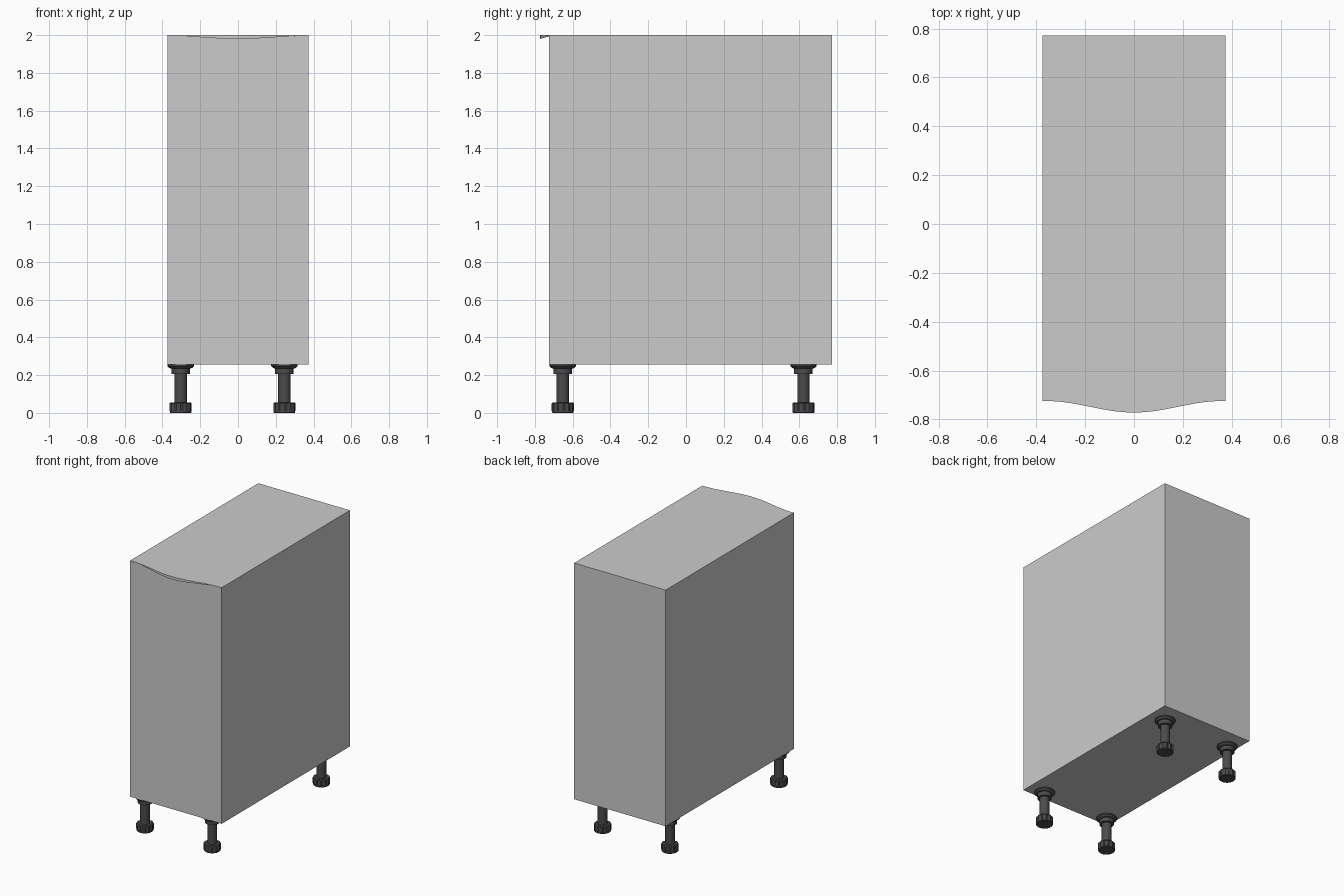
import bpy, bmesh, math

if "Cube" in bpy.data.objects:
    bpy.data.objects.remove(bpy.data.objects["Cube"])

dark = bpy.data.materials.new("dark_plastic")
dark.diffuse_color = (0.07, 0.07, 0.07, 1)
dark.use_nodes = True
dark.node_tree.nodes["Principled BSDF"].inputs["Base Color"].default_value = dark.diffuse_color


def finish(name, bm, mat=None, smooth=False):
    bmesh.ops.recalc_face_normals(bm, faces=bm.faces[:])
    mesh = bpy.data.meshes.new(name)
    bm.to_mesh(mesh)
    bm.free()
    obj = bpy.data.objects.new(name, mesh)
    bpy.context.collection.objects.link(obj)
    if mat:
        mesh.materials.append(mat)
    if smooth:
        bpy.ops.object.select_all(action='DESELECT')
        bpy.context.view_layer.objects.active = obj
        obj.select_set(True)
        bpy.ops.object.shade_smooth_by_angle(angle=math.radians(30))
    return obj


def stack(bm, rings):
    """Skin a closed solid through equal-length rings of points."""
    rows = [[bm.verts.new(p) for p in ring] for ring in rings]
    n = len(rows[0])
    for a, b in zip(rows, rows[1:]):
        for i in range(n):
            j = (i + 1) % n
            bm.faces.new((a[i], a[j], b[j], b[i]))
    bm.faces.new(rows[0])
    bm.faces.new(rows[-1])


def circle(r, z, n=32):
    return [(r * math.cos(2 * math.pi * i / n), r * math.sin(2 * math.pi * i / n), z)
            for i in range(n)]


def gear(r, z, teeth=12):
    # Knurled outline: two wide points then two recessed points per tooth
    pts = []
    for i in range(teeth * 4):
        a = 2 * math.pi * i / (teeth * 4)
        rr = r if i % 4 < 2 else r * 0.91
        pts.append((rr * math.cos(a), rr * math.sin(a), z))
    return pts


HALF_W, FRONT, BACK, BOTTOM, TOP = 0.374, -0.724, 0.772, 0.255, 2.0

# Cabinet body
bm = bmesh.new()
stack(bm, [[(-HALF_W, FRONT, z), (HALF_W, FRONT, z), (HALF_W, BACK, z), (-HALF_W, BACK, z)]
           for z in (BOTTOM, TOP)])
finish("cabinet_body", bm)

# Curved finger lip along the top front edge, thickest at the middle
bm = bmesh.new()
sections = []
STEPS = 32
for i in range(STEPS + 1):
    x = -HALF_W + 2 * HALF_W * i / STEPS
    f = 0.5 + 0.5 * math.cos(math.pi * min(1, abs(x) / 0.36))
    y = FRONT - 0.001 - 0.047 * f
    sections.append([(x, FRONT, TOP), (x, y, TOP),
                     (x, y, TOP - 0.005 - 0.015 * f), (x, FRONT, TOP - 0.006)])
stack(bm, sections)
finish("finger_lip", bm, smooth=True)

# Adjustable legs: flange, collar and column in one turned profile, plus a knurled foot
LEG_PROFILE = [(0.033, 0.05), (0.033, 0.205), (0.049, 0.205), (0.049, 0.235),
               (0.060, 0.237), (0.070, 0.247), (0.070, BOTTOM)]
FOOT_DISC = [(0.054, 0.0), (0.057, 0.003), (0.057, 0.010), (0.050, 0.012)]
for depth, y in (("front", -0.652), ("back", 0.622)):
    for side, x in (("left", -0.304), ("right", 0.246)):
        bm = bmesh.new()
        stack(bm, [circle(r, z) for r, z in LEG_PROFILE])
        leg = finish(f"{depth}_{side}_leg", bm, dark, True)
        bm = bmesh.new()
        stack(bm, [circle(r, z) for r, z in FOOT_DISC])
        stack(bm, [gear(0.059, 0.011), gear(0.059, 0.050), gear(0.053, 0.056)])
        foot = finish(f"{depth}_{side}_foot", bm, dark, True)
        leg.location = foot.location = (x, y, 0)
